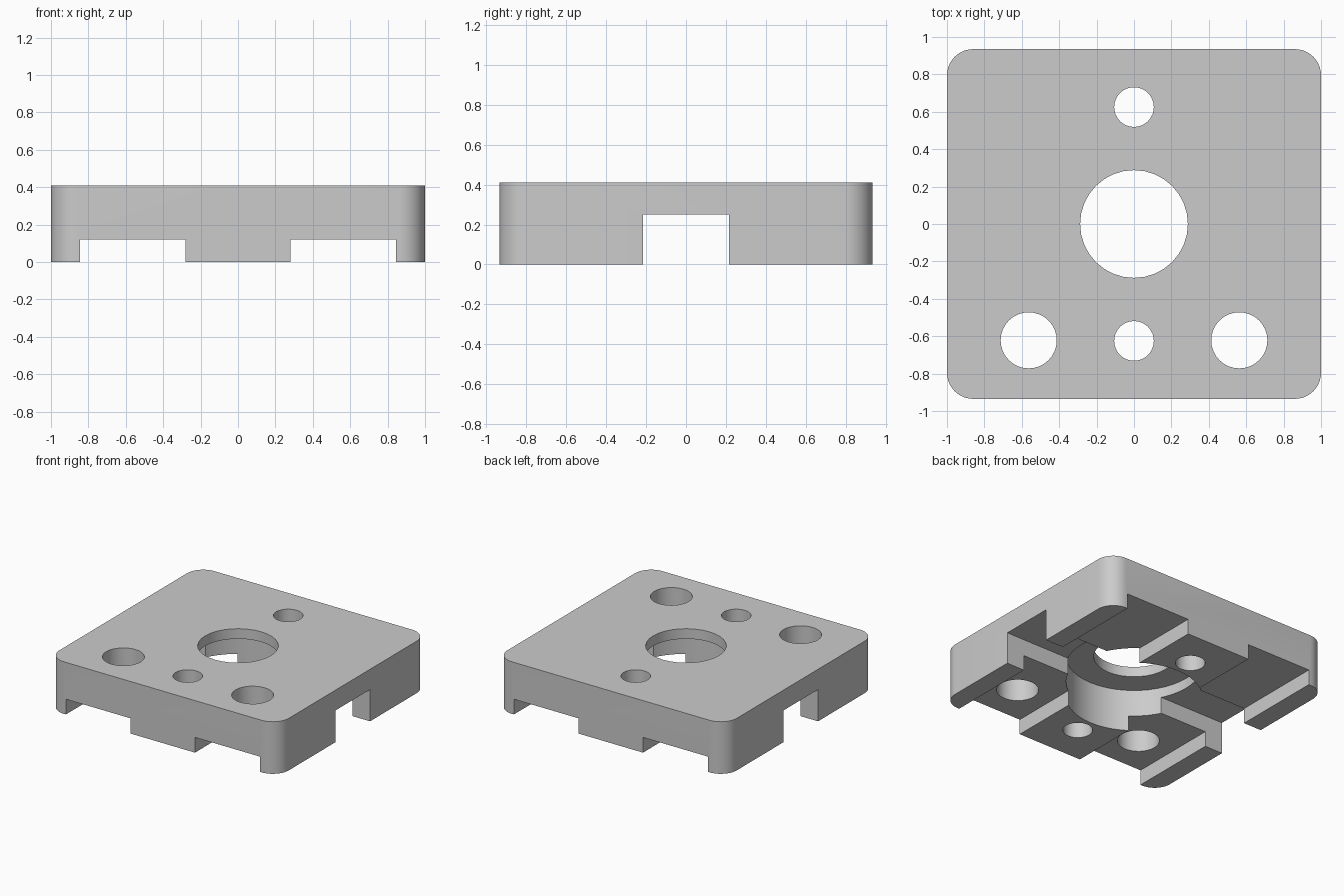
import bpy
import bmesh
import math

cube = bpy.data.objects.get("Cube")
if cube:
    bpy.data.objects.remove(cube, do_unlink=True)

HEIGHT = 0.41
OVER = 0.1  # how far cutters overshoot the block

grey = bpy.data.materials.new("light grey")
grey.use_nodes = True
colour = (0.6, 0.6, 0.6, 1)
grey.diffuse_color = colour
grey.node_tree.nodes["Principled BSDF"].inputs["Base Color"].default_value = colour


def make_object(name, bm):
    bmesh.ops.recalc_face_normals(bm, faces=bm.faces)
    mesh = bpy.data.meshes.new(name)
    bm.to_mesh(mesh)
    bm.free()
    mesh.materials.append(grey)
    obj = bpy.data.objects.new(name, mesh)
    bpy.context.collection.objects.link(obj)
    return obj


def box(name, low, high, corner=0):
    bm = bmesh.new()
    bmesh.ops.create_cube(bm, size=1)
    for v in bm.verts:
        v.co = [l + (c + 0.5) * (h - l) for c, l, h in zip(v.co, low, high)]
    if corner:
        upright = [e for e in bm.edges
                   if abs(e.verts[0].co.z - e.verts[1].co.z) > 0.01]
        bmesh.ops.bevel(bm, geom=upright, offset=corner, segments=10,
                        profile=0.5, affect='EDGES')
    return make_object(name, bm)


def cylinder(name, x, y, radius, low, high, sides=32):
    bm = bmesh.new()
    bmesh.ops.create_cone(bm, cap_ends=True, segments=sides, radius1=radius,
                          radius2=radius, depth=high - low)
    bmesh.ops.translate(bm, verts=bm.verts, vec=(x, y, (low + high) / 2))
    return make_object(name, bm)


# Rounded block
block = box("mounting_block", (-1, -0.935, 0), (1, 0.935, HEIGHT), corner=0.14)

# Cross channel and the two shallow channels underneath
cutters = [box("cross_channel", (-1 - OVER, -0.215, -OVER), (1 + OVER, 0.215, 0.25))]
for side, (a, b) in {"left": (0.28, 0.845), "right": (-0.845, -0.28)}.items():
    cutters.append(box(side + "_channel", (a, -1 - OVER, -OVER), (b, 1 + OVER, 0.12)))

# Round recess below, bore, screw holes and front locating holes
cutters.append(cylinder("recess", 0, 0, 0.485, -OVER, 0.33, 48))
top = HEIGHT + OVER
for name, x, y, radius in (("bore", 0, 0, 0.288),
                           ("back_screw_hole", 0, 0.625, 0.106),
                           ("front_screw_hole", 0, -0.625, 0.106),
                           ("left_hole", 0.563, -0.622, 0.15),
                           ("right_hole", -0.563, -0.622, 0.15)):
    cutters.append(cylinder(name, x, y, radius, -OVER, top))

# Cut the block and discard the cutters
bpy.ops.object.select_all(action='DESELECT')
block.select_set(True)
bpy.context.view_layer.objects.active = block
for cutter in cutters:
    cutter.hide_render = True
    mod = block.modifiers.new(cutter.name, 'BOOLEAN')
    mod.operation = 'DIFFERENCE'
    mod.solver = 'EXACT'
    mod.object = cutter
    bpy.ops.object.modifier_apply(modifier=mod.name)
    bpy.data.objects.remove(cutter, do_unlink=True)

bpy.ops.object.shade_smooth_by_angle(angle=math.radians(30))
